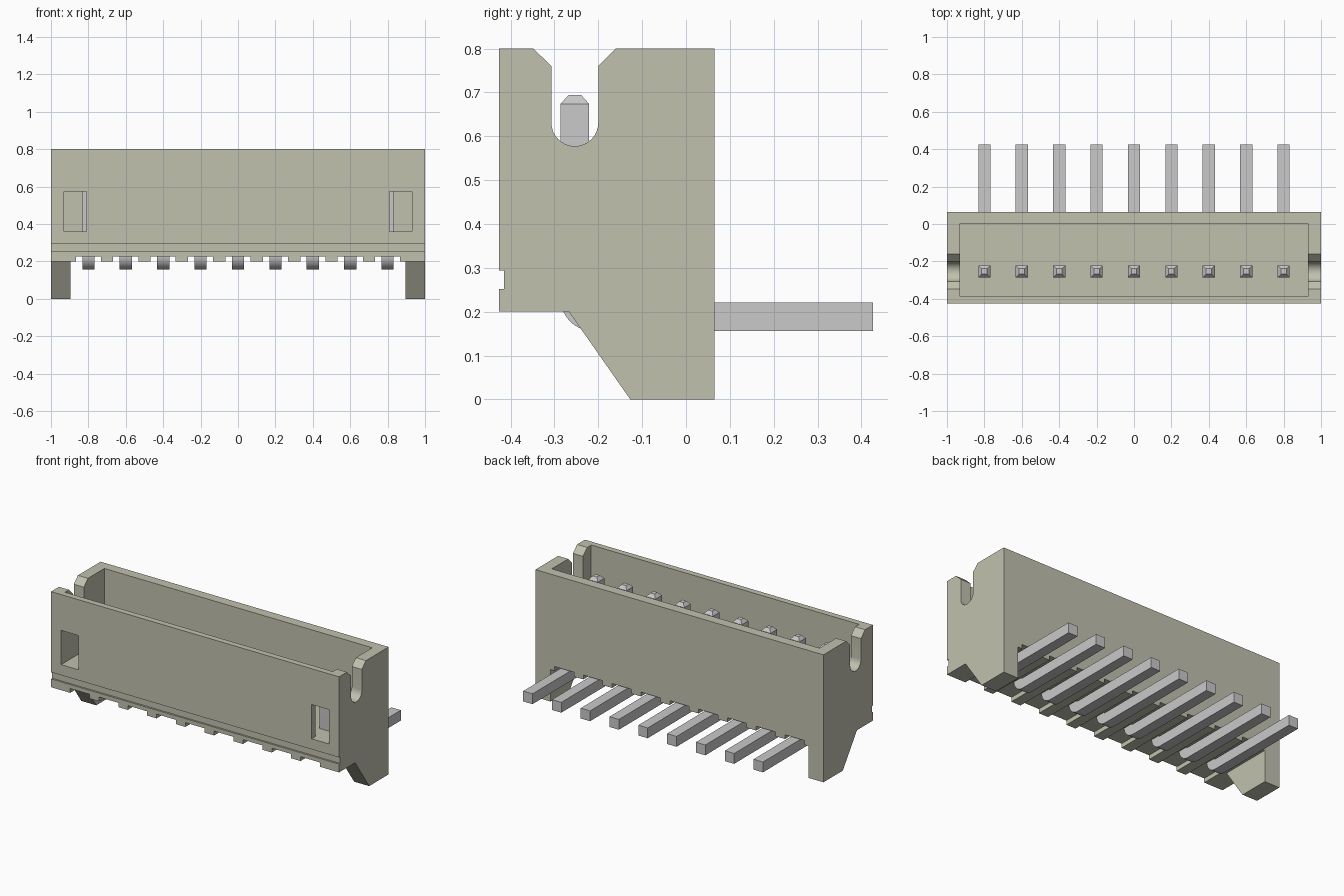
import bpy, bmesh, math

default = bpy.data.objects.get("Cube")
if default:
    bpy.data.objects.remove(default, do_unlink=True)


def material(name, rgb):
    m = bpy.data.materials.new(name)
    m.use_nodes = True
    m.diffuse_color = (*rgb, 1)
    m.node_tree.nodes["Principled BSDF"].inputs["Base Color"].default_value = (*rgb, 1)
    return m


HOUSING = material("warm_grey_plastic", (0.535, 0.535, 0.43))
METAL = material("grey_metal", (0.585, 0.585, 0.59))


def prism(name, profile, x0, x1, mat, tip=None):
    """Extrude a (y, z) outline along x; tip bevels the topmost face to a blunt point."""
    bm = bmesh.new()
    face = bm.faces.new([bm.verts.new((x0, y, z)) for y, z in profile])
    side = bmesh.ops.extrude_face_region(bm, geom=[face])["geom"]
    bmesh.ops.translate(bm, vec=(x1 - x0, 0, 0),
                        verts=[v for v in side if isinstance(v, bmesh.types.BMVert)])
    bmesh.ops.recalc_face_normals(bm, faces=bm.faces)
    if tip:
        top = max(bm.faces, key=lambda f: f.calc_center_median().z)
        bmesh.ops.inset_region(bm, faces=[top], thickness=tip[0], depth=tip[1],
                               use_even_offset=True)
    mesh = bpy.data.meshes.new(name)
    bm.to_mesh(mesh)
    bm.free()
    mesh.materials.append(mat)
    obj = bpy.data.objects.new(name, mesh)
    bpy.context.collection.objects.link(obj)
    return obj


def arc(cy, cz, r, start, end, steps):
    angles = [math.radians(start + (end - start) * i / steps) for i in range(steps + 1)]
    return [(cy + r * math.cos(a), cz + r * math.sin(a)) for a in angles]


def activate(obj):
    bpy.ops.object.select_all(action='DESELECT')
    obj.select_set(True)
    bpy.context.view_layer.objects.active = obj


def cut(obj, x0, x1, y0, y1, z0, z1):
    """Subtract a box and remove the cutter."""
    box = prism("cutter", [(y0, z0), (y1, z0), (y1, z1), (y0, z1)], x0, x1, HOUSING)
    box.hide_render = True
    mod = obj.modifiers.new("cut", 'BOOLEAN')
    mod.operation, mod.solver, mod.object = 'DIFFERENCE', 'EXACT', box
    activate(obj)
    bpy.ops.object.modifier_apply(modifier=mod.name)
    bpy.data.objects.remove(box, do_unlink=True)


def smooth(obj):
    activate(obj)
    bpy.ops.object.shade_smooth_by_angle(angle=math.radians(30))


# Housing outline: sloped feet, front groove and round-bottomed key slot
FRONT, BACK, TOP, BASE, FLOOR = -0.426, 0.065, 0.8, 0.2, 0.36
GROOVE = -0.415
SLOT_Y, SLOT_R = -0.2535, 0.0535
outline = [(-0.127, 0), (BACK, 0), (BACK, TOP), (-0.16, TOP), (SLOT_Y + SLOT_R, 0.76)]
outline += arc(SLOT_Y, 0.631, SLOT_R, 0, -180, 16)
outline += [(SLOT_Y - SLOT_R, 0.76), (-0.348, TOP), (FRONT, TOP),
            (FRONT, 0.294), (GROOVE, 0.294), (GROOVE, 0.252), (FRONT, 0.252),
            (FRONT, BASE), (-0.267, BASE)]
housing = prism("housing", outline, -1, 1, HOUSING)

# Open cavity, gap between the feet, and the two front windows
cut(housing, -0.93, 0.93, -0.388, 0.003, FLOOR, 1)
cut(housing, -0.895, 0.895, -0.6, 0.3, -0.1, BASE)
for x0, x1 in ((-0.93, -0.81), (0.81, 0.93)):
    cut(housing, x0, x1, -0.6, -0.3, FLOOR, 0.575)

# Row of bent square pins, each with a clearance notch in the underside
HALF, PITCH, COUNT, BEND = 0.0325, 0.2, 9, 0.075
PIN_Y, PIN_Z = -0.2535, 0.188
pin_outline = arc(PIN_Y - HALF + BEND, PIN_Z - HALF + BEND, BEND, 180, 270, 10)
pin_outline += [(0.426, PIN_Z - HALF), (0.426, PIN_Z + HALF),
                (PIN_Y + HALF, PIN_Z + HALF), (PIN_Y + HALF, 0.674), (PIN_Y - HALF, 0.674)]
for i in range(COUNT):
    x = (i - (COUNT - 1) / 2) * PITCH
    cut(housing, x - 0.067, x + 0.067, -0.6, 0.3, 0.1, 0.227)
    pin = prism(f"pin_{i + 1}", pin_outline, x - HALF, x + HALF, METAL, tip=(0.018, 0.02))
    smooth(pin)

smooth(housing)
